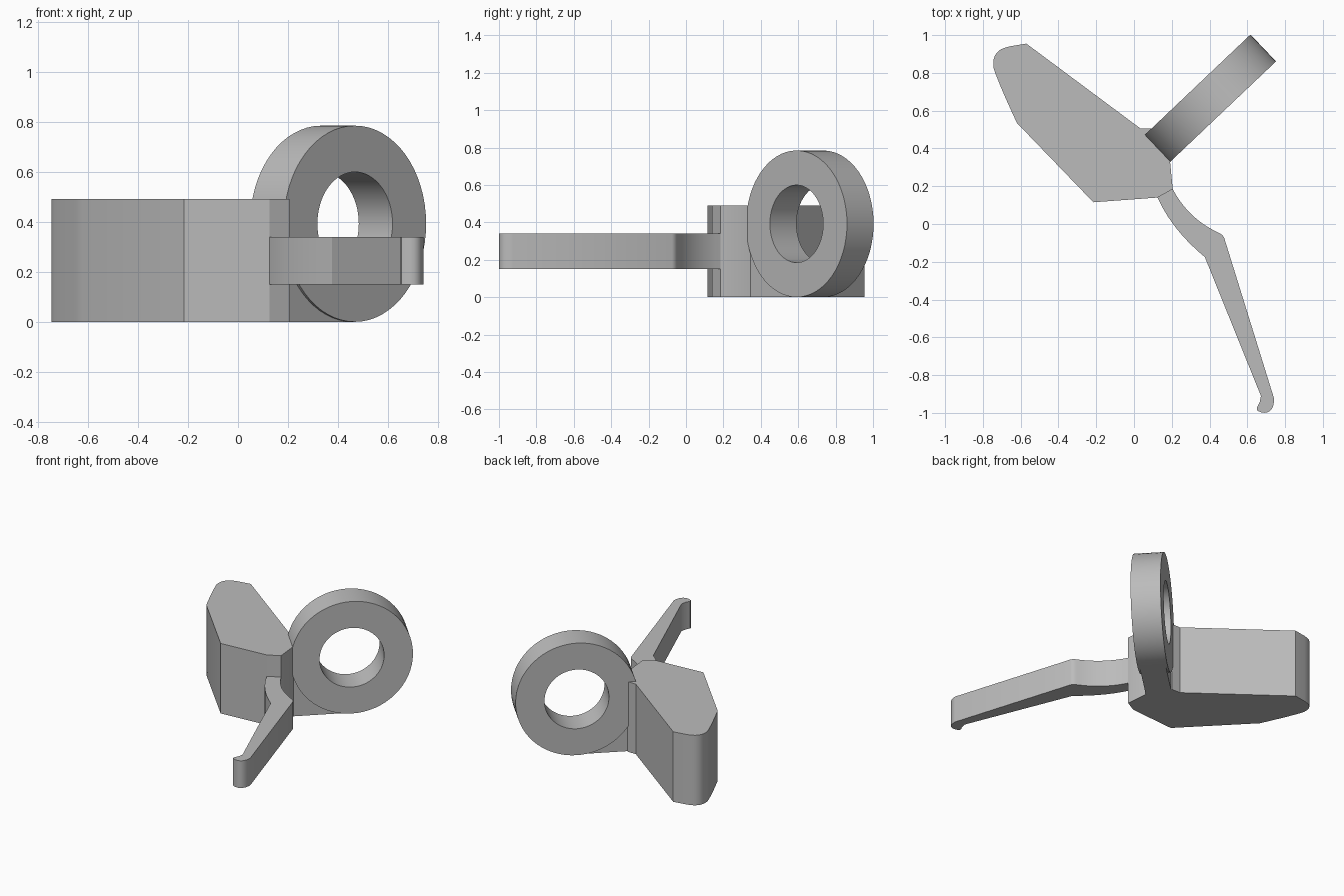
import bpy, bmesh, math
from mathutils import Matrix, Vector

cube = bpy.data.objects.get("Cube")
if cube:
    bpy.data.objects.remove(cube, do_unlink=True)

grey = bpy.data.materials.new("plain grey")
grey.use_nodes = True
colour = (0.5, 0.5, 0.5, 1)
grey.diffuse_color = colour
grey.node_tree.nodes["Principled BSDF"].inputs["Base Color"].default_value = colour


def bezier(a, b, c, steps=10):
    """Points on a quadratic curve from a to c, pulled towards b."""
    a, b, c = Vector(a), Vector(b), Vector(c)
    ts = [i / steps for i in range(steps + 1)]
    return [tuple(a * (1 - t) ** 2 + b * 2 * t * (1 - t) + c * t * t) for t in ts]


def finish(name, bm, angle=25):
    bmesh.ops.recalc_face_normals(bm, faces=bm.faces)
    mesh = bpy.data.meshes.new(name)
    bm.to_mesh(mesh)
    bm.free()
    mesh.materials.append(grey)
    obj = bpy.data.objects.new(name, mesh)
    bpy.context.collection.objects.link(obj)
    bpy.ops.object.select_all(action='DESELECT')
    obj.select_set(True)
    bpy.context.view_layer.objects.active = obj
    bpy.ops.object.shade_smooth_by_angle(angle=math.radians(angle))
    return obj


def prism(name, outline, low, high, matrix=None):
    """Extrude a flat outline from low to high along its own z."""
    bm = bmesh.new()
    face = bm.faces.new([bm.verts.new((x, y, low)) for x, y in outline])
    new = bmesh.ops.extrude_face_region(bm, geom=[face])["geom"]
    verts = [v for v in new if isinstance(v, bmesh.types.BMVert)]
    bmesh.ops.translate(bm, verts=verts, vec=(0, 0, high - low))
    if matrix:
        bm.transform(matrix)
    return finish(name, bm)


# Main body with one rounded far corner
body = [(0.125, 0.14), (0.205, 0.185), (0.19, 0.34), (0.1, 0.505), (0.035, 0.505),
        (-0.57, 0.955), (-0.66, 0.94)]
body += bezier((-0.67, 0.937), (-0.745, 0.92), (-0.745, 0.85), 8)
body += bezier((-0.745, 0.83), (-0.72, 0.75), (-0.62, 0.535), 6)
body += [(-0.215, 0.115)]
prism("body", body, 0, 0.49)

# Bent lever arm with a hooked tip
arm = bezier((0.125, 0.14), (0.2, -0.03), (0.375, -0.175))
arm += [(0.672, -0.91), (0.665, -0.945), (0.65, -0.975), (0.653, -0.988)]
arm += bezier((0.675, -0.998), (0.74, -1.01), (0.742, -0.925), 8)
arm += bezier((0.478, -0.075), (0.47, -0.055), (0.445, -0.045), 4)
arm += bezier((0.425, -0.035), (0.28, 0.04), (0.205, 0.185))
arm.append((0.16, 0.2))
prism("lever_arm", arm, 0.15, 0.34)

# Upright ring: local x along the ring, local y up, local z through the hole
OUTER, INNER, HALF, SIDES = 0.392, 0.207, 0.098, 64
turn = math.radians(43.5)
place = (Matrix.Translation((0.4, 0.662, OUTER)) @ Matrix.Rotation(turn, 4, 'Z')
         @ Matrix.Rotation(math.pi / 2, 4, 'X'))
bm = bmesh.new()
section = [(OUTER, -HALF), (OUTER, HALF), (INNER, HALF), (INNER, -HALF)]
loops = []
for i in range(SIDES):
    a = math.tau * i / SIDES
    loops.append([bm.verts.new((r * math.cos(a), r * math.sin(a), h)) for r, h in section])
for i in range(SIDES):
    p, q = loops[i], loops[(i + 1) % SIDES]
    for k in range(4):
        m = (k + 1) % 4
        bm.faces.new((p[k], p[m], q[m], q[k]))
bm.transform(place)
finish("ring", bm)

# Foot filling the corner between the ring and the floor
foot = [(-0.42, -OUTER), (0, -OUTER)]
for i in range(13):
    a = math.pi * (1.5 - i / 24)
    foot.append((0.34 * math.cos(a), 0.34 * math.sin(a)))
foot.append((-0.42, 0))
prism("ring_foot", foot, -0.085, 0.085, place)
